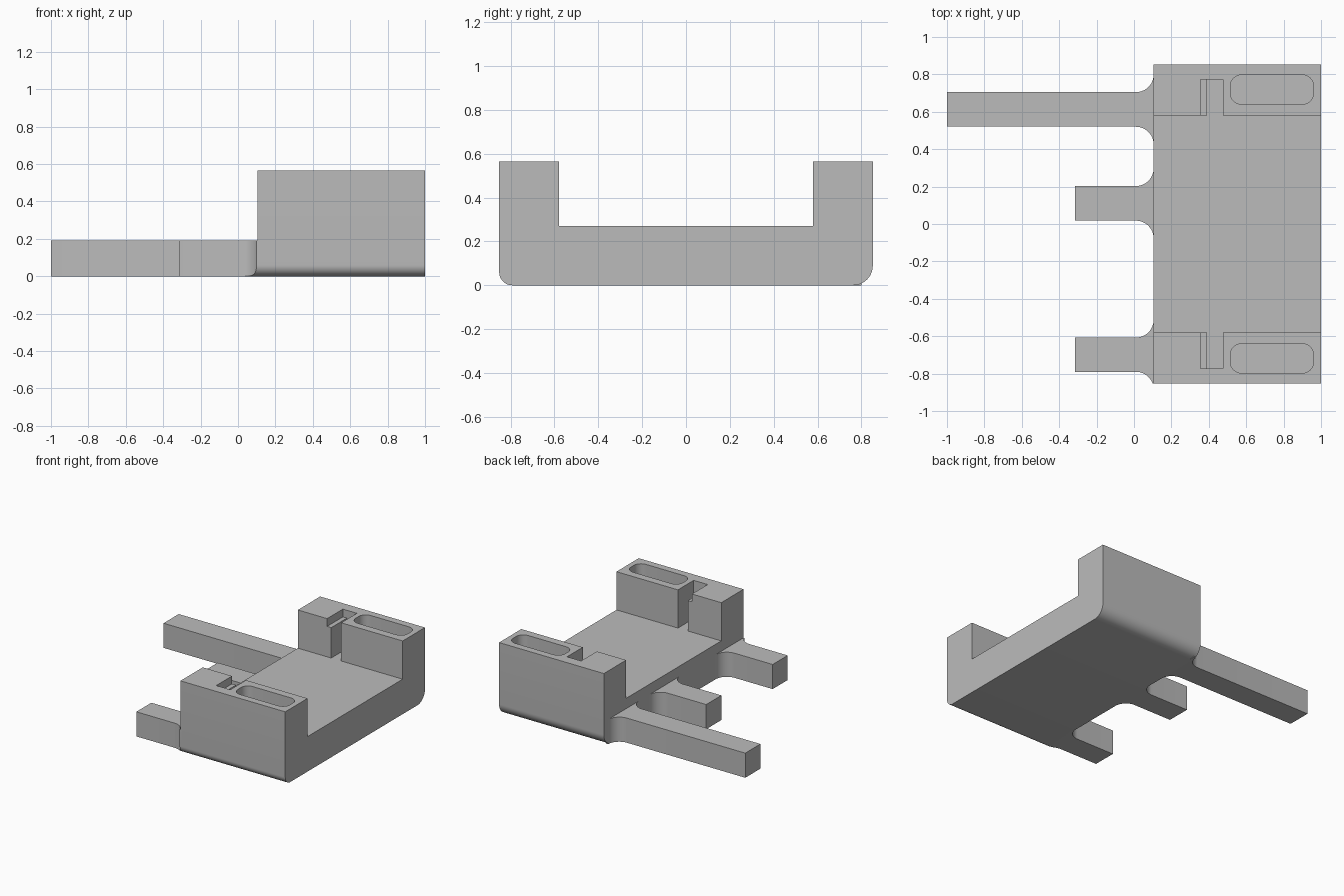
import bpy, bmesh, math
from mathutils import Vector

if "Cube" in bpy.data.objects:
    bpy.data.objects.remove(bpy.data.objects["Cube"])

grey = bpy.data.materials.new("plain grey")
grey.diffuse_color = (0.5, 0.5, 0.5, 1)
grey.use_nodes = True
grey.node_tree.nodes["Principled BSDF"].inputs["Base Color"].default_value = grey.diffuse_color


def arc(cx, cy, r, start, end, n=12):
    """Points on an arc, angles in degrees."""
    return [(cx + r * math.cos(math.radians(start + (end - start) * i / n)),
             cy + r * math.sin(math.radians(start + (end - start) * i / n)))
            for i in range(n + 1)]


def prism(name, points, axis, low, high):
    """Extrude a closed outline along x (points are y, z) or z (points are x, y)."""
    bm = bmesh.new()
    place = (lambda p: Vector((low, *p))) if axis == "x" else (lambda p: Vector((*p, low)))
    face = bm.faces.new([bm.verts.new(place(p)) for p in points])
    step = Vector((high - low, 0, 0)) if axis == "x" else Vector((0, 0, high - low))
    top = bmesh.ops.extrude_face_region(bm, geom=[face])["geom"]
    bmesh.ops.translate(bm, vec=step, verts=[v for v in top if isinstance(v, bmesh.types.BMVert)])
    bmesh.ops.recalc_face_normals(bm, faces=bm.faces)
    mesh = bpy.data.meshes.new(name)
    bm.to_mesh(mesh)
    bm.free()
    mesh.materials.append(grey)
    ob = bpy.data.objects.new(name, mesh)
    bpy.context.collection.objects.link(ob)
    return ob


def rect(x0, x1, y0, y1):
    return [(x0, y0), (x1, y0), (x1, y1), (x0, y1)]


def boolean(ob, cutter, operation):
    bpy.context.view_layer.objects.active = ob
    mod = ob.modifiers.new("cut", "BOOLEAN")
    mod.object, mod.operation, mod.solver = cutter, operation, "EXACT"
    bpy.ops.object.modifier_apply(modifier=mod.name)


def remove(ob):
    bpy.data.objects.remove(ob, do_unlink=True)


def smooth(ob):
    bpy.ops.object.select_all(action="DESELECT")
    ob.select_set(True)
    bpy.context.view_layer.objects.active = ob
    bpy.ops.object.shade_smooth_by_angle(angle=math.radians(30))


FRONT, RIM, FLOOR, WALL = 0.105, 0.565, 0.27, 0.58
HALF = 0.852

# U-shaped body with rounded lower edges
lower = arc(-HALF + 0.06, 0.06, 0.06, 180, 270) + arc(HALF - 0.09, 0.09, 0.09, 270, 360)
body = prism("body", lower + [(HALF, RIM), (WALL, RIM), (WALL, FLOOR),
                              (-WALL, FLOOR), (-WALL, RIM), (-HALF, RIM)], "x", FRONT, 1.0)

# Notch, its shallow ledge and the long rounded pocket in each side wall
for side in (1, -1):
    y0, y1 = sorted((side * 0.5, side * 0.772))
    p0, p1 = sorted((side * 0.64, side * 0.797))
    r = 0.06
    pocket = (arc(0.515 + r, p0 + r, r, 180, 270, 8) + arc(0.96 - r, p0 + r, r, 270, 360, 8)
              + arc(0.96 - r, p1 - r, r, 0, 90, 8) + arc(0.515 + r, p1 - r, r, 90, 180, 8))
    cutters = [
        prism("notch_cutter", rect(0.39, 0.475, y0, y1), "z", FLOOR, 0.7),
        prism("ledge_cutter", rect(0.355, 0.42, y0, y1), "z", RIM - 0.06, 0.7),
        prism("pocket_cutter", pocket, "z", FLOOR, 0.7),
    ]
    for cutter in cutters:
        boolean(body, cutter, "DIFFERENCE")
        remove(cutter)
smooth(body)

# Arms flaring into the body, trimmed to its rounded outline
F = 0.095
for name, tip, y0, y1 in (("long_arm", -1.0, 0.52, 0.705),
                          ("middle_arm", -0.315, 0.018, 0.203),
                          ("outer_arm", -0.315, -0.79, -0.607)):
    outline = ([(tip, y1), (tip, y0)] + arc(FRONT - F, y0 - F, F, 90, 0)
               + [(FRONT + 0.02, y0 - F), (FRONT + 0.02, y1 + F)]
               + arc(FRONT - F, y1 + F, F, 0, -90))
    arm = prism(name, outline, "z", 0.0, 0.19)
    if name == "outer_arm":
        trim = prism("trim", lower + [(HALF, RIM), (-HALF, RIM)], "x", -1.2, FRONT + 0.01)
        boolean(arm, trim, "INTERSECT")
        remove(trim)
    smooth(arm)
